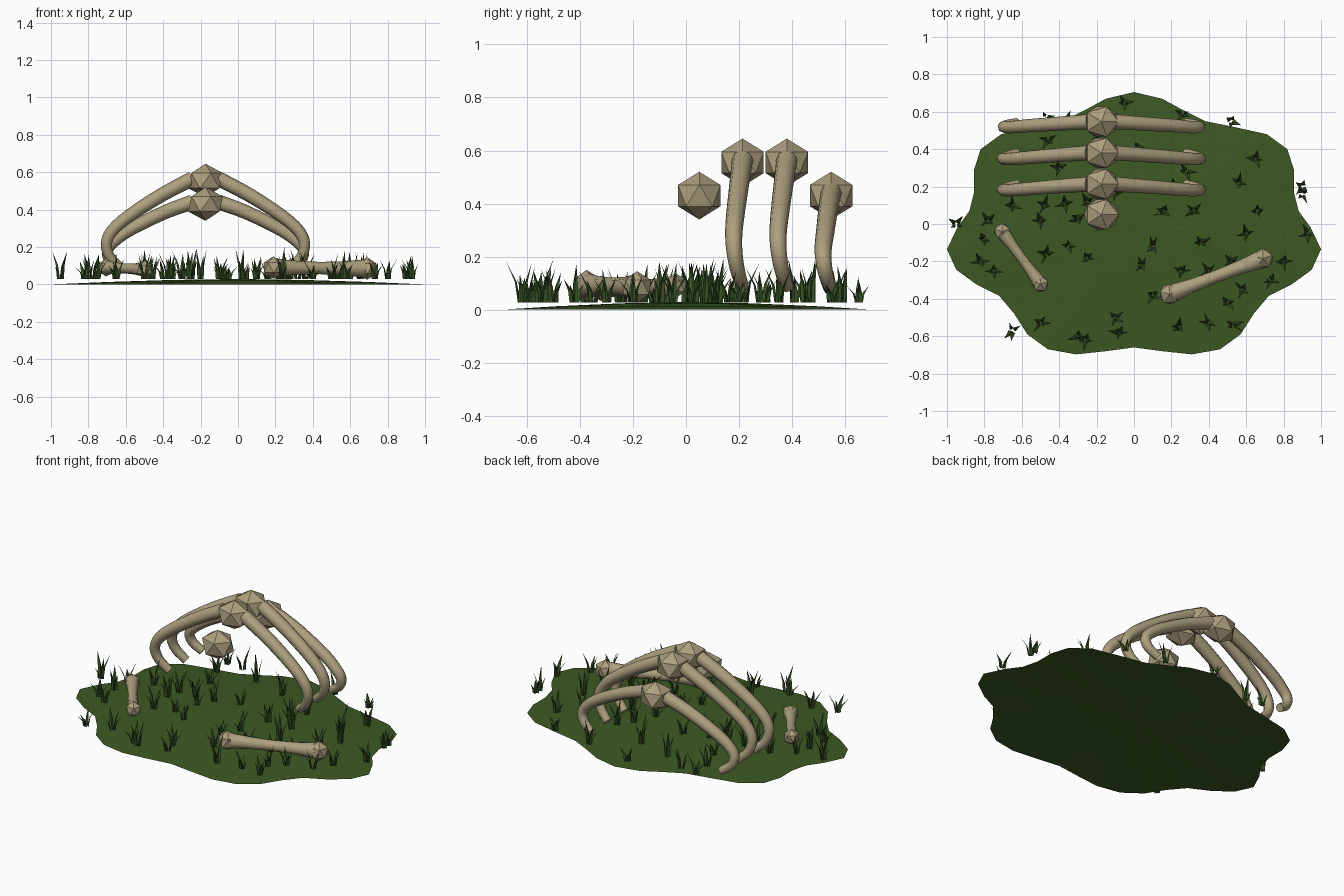
import bpy, bmesh, math, random
from mathutils import Vector, Matrix

if "Cube" in bpy.data.objects:
    bpy.data.objects.remove(bpy.data.objects["Cube"])

random.seed(7)


def material(name, rgb):
    m = bpy.data.materials.new(name)
    m.diffuse_color = (*rgb, 1)
    m.use_nodes = True
    m.node_tree.nodes["Principled BSDF"].inputs["Base Color"].default_value = m.diffuse_color
    return m


BONE = material("bone", (0.42, 0.35, 0.21))
TURF = material("turf green", (0.046, 0.100, 0.017))
BLADE = material("blade green", (0.043, 0.098, 0.020))


def finish(name, bm, mat, smooth=False):
    bmesh.ops.recalc_face_normals(bm, faces=bm.faces)
    me = bpy.data.meshes.new(name)
    bm.to_mesh(me)
    bm.free()
    me.materials.append(mat)
    ob = bpy.data.objects.new(name, me)
    bpy.context.collection.objects.link(ob)
    if smooth:
        bpy.context.view_layer.objects.active = ob
        ob.select_set(True)
        bpy.ops.object.shade_smooth_by_angle(angle=math.radians(50))
        ob.select_set(False)
    return ob


def knob(bm, centre, scale, turn=0.0):
    mat = Matrix.Translation(centre) @ Matrix.Rotation(turn, 4, 'Z') @ Matrix.Diagonal((*scale, 1))
    bmesh.ops.create_icosphere(bm, subdivisions=1, radius=1, matrix=mat)


def tube(bm, path, radii, sides=8):
    """Sweep a round section along a path, capped at both ends."""
    rings = []
    for i, p in enumerate(path):
        t = (path[min(i + 1, len(path) - 1)] - path[max(i - 1, 0)]).normalized()
        u = t.cross(Vector((0.03, 1, 0.02))).normalized()
        if abs(t.y) > 0.5:
            u = t.cross(Vector((0, 0, 1))).normalized()
        v = t.cross(u)
        rings.append([bm.verts.new(p + radii[i] * (math.cos(a) * u + math.sin(a) * v))
                      for a in (2 * math.pi * k / sides for k in range(sides))])
    for a, b in zip(rings, rings[1:]):
        for k in range(sides):
            n = (k + 1) % sides
            bm.faces.new((a[k], a[n], b[n], b[k]))
    bm.faces.new(rings[0])
    bm.faces.new(rings[-1])


def spline(pts, steps=3):
    """Catmull-Rom curve through the points."""
    p = [2 * pts[0] - pts[1]] + pts + [2 * pts[-1] - pts[-2]]
    out = []
    for i in range(1, len(p) - 2):
        a, b, c, d = p[i - 1:i + 3]
        for s in range(steps):
            t = s / steps
            out.append(0.5 * (2 * b + (c - a) * t + (2 * a - 5 * b + 4 * c - d) * t * t
                              + (3 * b - a - 3 * c + d) * t ** 3))
    return out + [pts[-1]]


# Ground: shallow mound with a wavy symmetric rim
half = [(0.15, 0.67), (0.26, 0.61), (0.38, 0.55), (0.53, 0.52), (0.71, 0.48), (0.82, 0.40),
        (0.855, 0.29), (0.855, 0.17), (0.88, 0.07), (0.945, -0.02), (1.0, -0.135),
        (0.95, -0.245), (0.84, -0.325), (0.72, -0.385), (0.64, -0.48), (0.57, -0.59),
        (0.46, -0.67), (0.31, -0.697), (0.15, -0.68)]
rim = [(0, 0.705)] + half + [(0, -0.66)] + [(-x, y) for x, y in reversed(half)]
bm = bmesh.new()
rings = [[bm.verts.new((x * s, y * s, z)) for x, y in rim]
         for s, z in ((1, 0), (0.7, 0.013), (0.35, 0.024))]
for a, b in zip(rings, rings[1:]):
    for k in range(len(rim)):
        n = (k + 1) % len(rim)
        bm.faces.new((a[n], a[k], b[k], b[n]))
top = bm.verts.new((0, 0, 0.029))
for k in range(len(rim)):
    bm.faces.new((rings[-1][(k + 1) % len(rim)], rings[-1][k], top))
finish("ground", bm, TURF)

# Spine: four faceted vertebrae
SPINE_X = -0.174
spine = [(0.05, 0.43), (0.213, 0.555), (0.38, 0.555), (0.547, 0.43)]
for i, (y, z) in enumerate(spine):
    bm = bmesh.new()
    knob(bm, (SPINE_X, y, z), (0.104, 0.094, 0.09))
    finish(f"vertebra_{i + 1}", bm, BONE)

# Ribs: (sideways offset, height, lengthwise drift), mirrored about the spine
tall = [(0.07, 0.565, 0), (0.24, 0.475, -0.012), (0.41, 0.365, -0.026), (0.50, 0.285, -0.033),
        (0.53, 0.215, -0.030), (0.51, 0.145, -0.018), (0.45, 0.085, 0.0)]
low = [(0.07, 0.44, 0), (0.22, 0.385, -0.010), (0.40, 0.295, -0.022), (0.49, 0.23, -0.030),
       (0.525, 0.18, -0.028), (0.51, 0.125, -0.018), (0.45, 0.08, -0.005)]
for i, ((y, z), shape) in enumerate(zip(spine[1:], (tall, tall, low))):
    for side, label in ((-1, "left"), (1, "right")):
        path = spline([Vector((SPINE_X + side * o, y + d, h)) for o, h, d in shape])
        radii = [0.040 - 0.015 * k / (len(path) - 1) for k in range(len(path))]
        bm = bmesh.new()
        tube(bm, path, radii)
        finish(f"rib_{label}_{i + 1}", bm, BONE, smooth=True)

# Loose bones: waisted shaft with a faceted knob at each end
loose = [("long_bone", (0.19, -0.375, 0.09), (0.69, -0.185, 0.085), 0.06),
         ("short_bone", (-0.705, -0.04, 0.09), (-0.50, -0.32, 0.08), 0.048)]
for name, a, b, r in loose:
    a, b = Vector(a), Vector(b)
    turn = math.atan2(b.y - a.y, b.x - a.x)
    bm = bmesh.new()
    for p in (a, b):
        knob(bm, p, (r, r, r), turn)
    finish(name + "_knobs", bm, BONE)
    bm = bmesh.new()
    stops = (0.03, 0.25, 0.5, 0.75, 0.97)
    tube(bm, [a.lerp(b, t) for t in stops], [r * k for k in (0.8, 0.62, 0.55, 0.62, 0.8)])
    finish(name + "_shaft", bm, BONE, smooth=True)


# Grass: tufts of thin folded blades leaning outwards
def blade(bm, foot, heading, height, lean, width):
    out = Vector((math.cos(heading), math.sin(heading), 0))
    across = Vector((-out.y, out.x, 0))
    rows = []
    for t, w in ((0, 1.0), (0.5, 0.72)):
        c = foot + out * lean * t * t + Vector((0, 0, height * t))
        rows.append([bm.verts.new(c - across * width * w / 2),
                     bm.verts.new(c - out * width * 0.25 * w),
                     bm.verts.new(c + across * width * w / 2)])
    tip = bm.verts.new(foot + out * lean + Vector((0, 0, height)))
    for k in (0, 1):
        bm.faces.new((rows[0][k], rows[0][k + 1], rows[1][k + 1], rows[1][k]))
        bm.faces.new((rows[1][k], rows[1][k + 1], tip))


tufts = [(-.05, .65), (-.47, .57), (-.36, .56), (-.46, .45), (-.20, .47), (.02, .41), (.26, .59),
         (.52, .55), (.56, .22), (.65, .35), (.28, .28), (.32, .07), (.16, .07), (.22, .20),
         (-.10, .17), (-.37, .11), (-.25, .12), (-.48, .10), (-.30, .03), (-.50, .02), (-.35, -.12),
         (-.47, -.16), (-.25, -.18), (-.80, -.08), (-.82, -.20), (-.95, 0), (-.78, .02),
         (-.75, -.25), (-.65, -.57), (-.50, -.53), (-.30, -.60), (-.26, -.62), (-.10, -.50),
         (-.08, -.58), (.04, -.22), (.10, -.12), (.36, -.10), (.40, -.25), (.52, -.20), (.25, -.25),
         (.24, -.55), (.40, -.53), (.50, -.42), (.53, -.54), (.58, -.35), (.73, -.30), (.80, -.20),
         (.93, -.05), (.90, .16), (.90, .20), (.60, -.05), (.66, .07), (-.65, .10), (-.40, .30),
         (.10, -.38)]
bm = bmesh.new()
for x, y in tufts:
    start, size = random.uniform(0, 6.28), random.uniform(0.75, 1.15)
    for k in range(4):
        ang = start + k * 1.57 + random.uniform(-0.5, 0.5)
        foot = Vector((x + 0.012 * math.cos(ang), y + 0.012 * math.sin(ang), 0.028))
        blade(bm, foot, ang, size * random.uniform(0.07, 0.16), random.uniform(0.02, 0.05),
              random.uniform(0.02, 0.032))
finish("grass", bm, BLADE)
